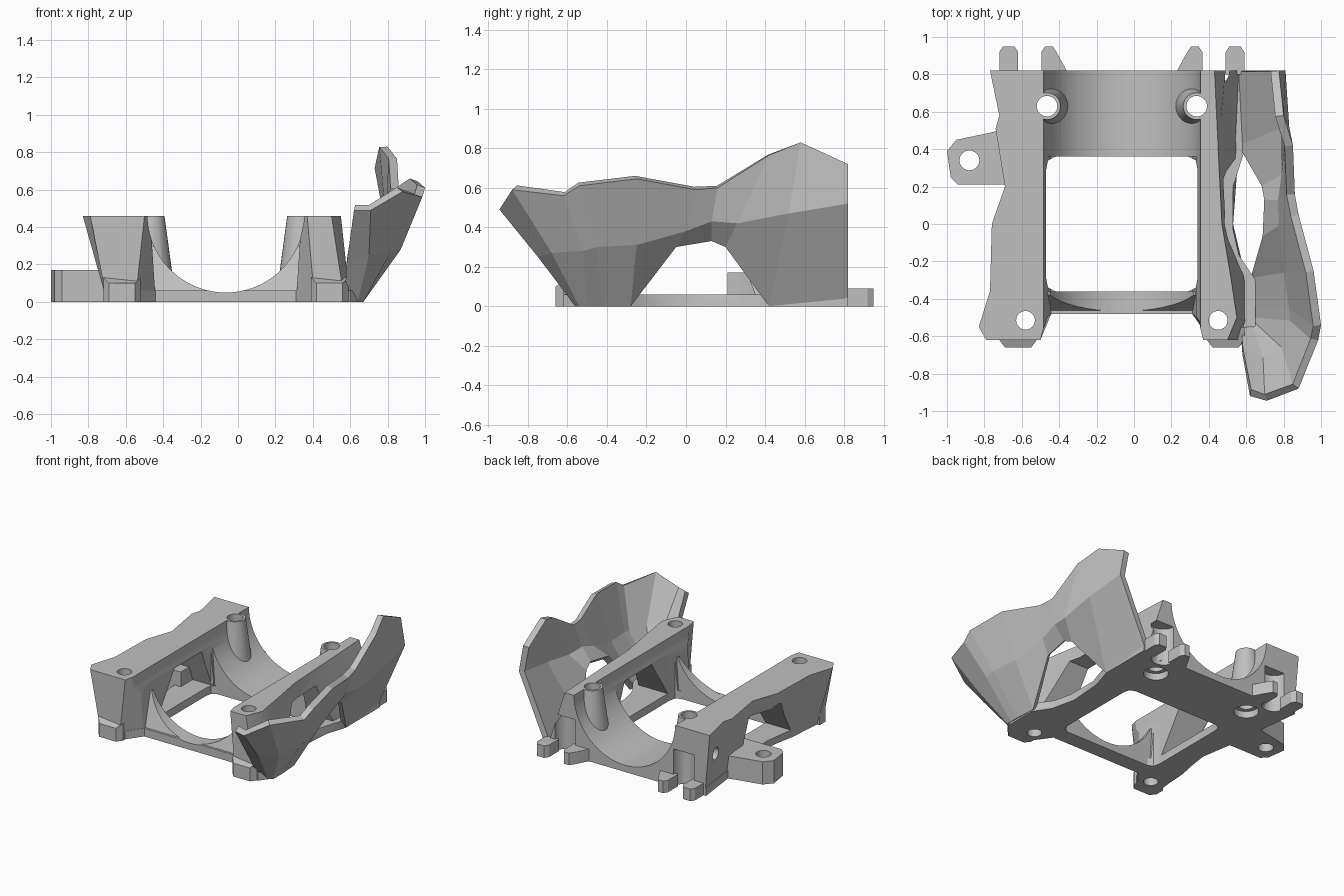
import bpy
import bmesh
from math import cos, sin, pi
from mathutils import Vector

default_cube = bpy.data.objects.get("Cube")
if default_cube:
    bpy.data.objects.remove(default_cube, do_unlink=True)

# One grey plastic for everything
plastic = bpy.data.materials.new("grey plastic")
plastic.use_nodes = True
grey = (0.53, 0.53, 0.53, 1)
plastic.diffuse_color = grey
plastic.node_tree.nodes["Principled BSDF"].inputs["Base Color"].default_value = grey

CENTRE = -0.065   # symmetry line of the frame
TOP = 0.46        # height of the rails
BACK = 0.82       # rear face of the frame


def make_object(name, bm, recalc=True):
    if recalc:
        bmesh.ops.recalc_face_normals(bm, faces=bm.faces[:])
    mesh = bpy.data.meshes.new(name)
    bm.to_mesh(mesh)
    bm.free()
    mesh.materials.append(plastic)
    obj = bpy.data.objects.new(name, mesh)
    bpy.context.collection.objects.link(obj)
    return obj


def loft(name, lower, upper):
    """Solid between two outlines with equal point counts."""
    bm = bmesh.new()
    a = [bm.verts.new(p) for p in lower]
    b = [bm.verts.new(p) for p in upper]
    bm.faces.new(a)
    bm.faces.new(b)
    for i in range(len(a)):
        j = (i + 1) % len(a)
        bm.faces.new((a[i], a[j], b[j], b[i]))
    return make_object(name, bm)


def prism(name, outline, low, high):
    return loft(name, [(x, y, low) for x, y in outline],
                [(x, y, high) for x, y in outline])


def side_prism(name, profile, left, right):
    return loft(name, [(left, y, z) for y, z in profile],
                [(right, y, z) for y, z in profile])


def box(name, x0, x1, y0, y1, z0, z1):
    return prism(name, [(x0, y0), (x1, y0), (x1, y1), (x0, y1)], z0, z1)


def rod(name, start, end, r0, r1=None, sides=32):
    """Cylinder or cone between two points."""
    r1 = r0 if r1 is None else r1
    start, end = Vector(start), Vector(end)
    turn = (end - start).to_track_quat('Z', 'Y')
    ring = [Vector((cos(2 * pi * i / sides), sin(2 * pi * i / sides), 0))
            for i in range(sides)]
    return loft(name, [start + turn @ (v * r0) for v in ring],
                [end + turn @ (v * r1) for v in ring])


def apply_modifier(obj, mod):
    bpy.context.view_layer.objects.active = obj
    bpy.ops.object.modifier_apply(modifier=mod.name)


def combine(obj, operation, parts):
    for part in parts:
        part.hide_render = True
        mod = obj.modifiers.new("combine", 'BOOLEAN')
        mod.operation = operation
        mod.solver = 'EXACT'
        mod.object = part
        apply_modifier(obj, mod)
        bpy.data.objects.remove(part, do_unlink=True)


def mirrored(offset):
    return [(CENTRE + side * offset, side) for side in (-1, 1)]


# Floor plate
frame = prism("frame", [
    (-.7, -.62), (-.54, -.62), (-.44, -.48), (.31, -.48), (.41, -.62), (.6, -.62),
    (.65, -.55), (.65, -.3), (.53, -.12), (.53, .2), (.6, .42), (.6, BACK),
    (-.74, BACK), (-.7, .5), (-.67, .2), (-.63, -.05), (-.68, -.3)], 0, 0.06)


def rail(name, lower, upper):
    return loft(name, [(x, y, 0) for x, y in lower], [(x, y, TOP) for x, y in upper])


# Side rails, narrow at one end and wide at the other
right_rail = rail(
    "right_rail",
    [(-.7, -.62), (-.55, -.62), (-.44, -.48), (-.44, BACK), (-.73, BACK), (-.7, .58),
     (-.69, .51), (-.66, .2), (-.63, 0), (-.68, -.36), (-.7, -.55)],
    [(-.79, -.62), (-.5, -.62), (-.47, -.5), (-.47, BACK), (-.77, BACK), (-.72, .58),
     (-.74, .51), (-.69, .2), (-.76, 0), (-.77, -.36), (-.83, -.55)])
left_rail = rail(
    "left_rail",
    [(.41, -.62), (.57, -.62), (.6, -.52), (.6, -.3), (.53, 0), (.56, .4),
     (.58, BACK), (.31, BACK), (.31, -.48)],
    [(.37, -.62), (.5, -.62), (.55, -.5), (.52, -.3), (.47, 0), (.45, .4),
     (.43, BACK), (.34, BACK), (.34, -.5)])

# Rear saddle and sloping front crossbar
saddle = box("saddle", -.5, .37, .36, BACK, 0, TOP)
crossbar = side_prism("crossbar", [(-.48, 0), (-.36, 0), (-.36, .3), (-.38, .3),
                                   (-.47, .04)], -.5, .37)
combine(frame, 'UNION', [right_rail, left_rail, saddle, crossbar])

# Round bore, floor window and tunnel under both rails
bore = rod("bore", (CENTRE, -1, .47), (CENTRE, 1, .47), .42, sides=72)
window = prism("window", [
    (-.42, -.36), (.29, -.36), (.33, -.34), (.34, -.29), (.34, .29), (.33, .34),
    (.29, .36), (-.42, .36), (-.46, .34), (-.47, .29), (-.47, -.29), (-.46, -.34)], -1, 1)
tunnel = side_prism("tunnel", [(-.27, .06), (.35, .06), (.24, .35), (-.08, .35)], -1, 1)
combine(frame, 'DIFFERENCE', [bore, window, tunnel])

# Rounded recesses in the rear face
for x, side in mirrored(.49):
    combine(frame, 'DIFFERENCE', [rod("recess", (x, BACK, -.1), (x, BACK, .28), .085)])
combine(frame, 'DIFFERENCE', [rod("side_hole", (-1, .7, .27), (-.6, .7, .27), .045)])

# Feet, screw bosses and rear prongs
for x, side in mirrored(.555):
    foot = loft("foot",
                [(x - .1, -.55, 0), (x - .1, -.62, 0), (x - .07, -.66, 0),
                 (x + .07, -.66, 0), (x + .1, -.62, 0), (x + .1, -.55, 0)],
                [(x - .1, -.55, .13), (x - .1, -.62, .13), (x - .07, -.66, .1),
                 (x + .07, -.66, .1), (x + .1, -.62, .13), (x + .1, -.55, .13)])
    combine(frame, 'UNION', [foot])
for x, side in mirrored(.4):
    combine(frame, 'UNION', [rod("boss", (x, .63, .03), (x, .63, TOP), .13, .072)])
for inner, outer, flare in ((.35, .43, .055), (.555, .655, 0)):
    for _, side in mirrored(0):
        outline = [(inner - flare, .8), (inner - flare, BACK), (inner, .92),
                   (inner + .02, .95), (outer - .02, .95), (outer, .92), (outer, .8)]
        prong = prism("prong", [(CENTRE + side * u, y) for u, y in outline], 0, .09)
        combine(frame, 'UNION', [prong])

# Screw holes, with wider seats underneath the bosses
holes = []
for x, side in mirrored(.515):
    holes.append(rod("post_hole", (x, -.515, -1), (x, -.515, 1), .05))
for x, side in mirrored(.4):
    holes.append(rod("boss_hole", (x, .63, -1), (x, .63, 1), .055))
    holes.append(rod("screw_seat", (x, .63, -1), (x, .63, .05), .085))
combine(frame, 'DIFFERENCE', holes)

# Side mounting tab, kept as its own solid
tab = prism("side_tab", [(-.62, .21), (-.62, .36), (-.69, .51), (-.76, .49), (-.95, .45),
                         (-1, .39), (-.98, .25), (-.94, .21)], 0, .17)
combine(tab, 'DIFFERENCE', [rod("tab_hole", (-.88, .34, -1), (-.88, .34, 1), .053)])

bpy.ops.object.select_all(action='DESELECT')
for part in (frame, tab):
    part.select_set(True)
bpy.context.view_layer.objects.active = frame
bpy.ops.object.shade_smooth_by_angle(angle=pi / 7)

# Faceted side shell: columns from front to back, each top, middle, bottom
columns = [
    ((.62, -.92, .49), (.58, -.7, .2), (.57, -.57, 0)),
    ((.71, -.945, .49), (.7, -.75, .25), (.64, -.56, 0)),
    ((.88, -.88, .59), (.82, -.68, .27), (.67, -.54, 0)),
    ((.985, -.62, .56), (.87, -.52, .28), (.67, -.5, 0)),
    ((1, -.54, .61), (.87, -.45, .3), (.67, -.43, 0)),
    ((.96, -.25, .645), (.84, -.25, .31), (.66, -.28, 0)),
    ((.88, .05, .59), (.81, 0, .38), (.72, -.05, .3)),
    ((.86, .16, .6), (.81, .13, .43), (.73, .13, .33)),
    ((.85, .42, .765), (.83, .26, .42), (.72, .2, .3)),
    ((.8, .58, .83), (.83, .52, .47), (.6, .42, 0)),
    ((.775, BACK, .72), (.81, BACK, .52), (.58, BACK, 0)),
]
bm = bmesh.new()
grid = [[bm.verts.new(p) for p in column] for column in columns]
for near, far in zip(grid, grid[1:]):
    for row in range(2):
        bm.faces.new((near[row], near[row + 1], far[row + 1], far[row]))
shell = make_object("side_shell", bm, recalc=False)
thickness = shell.modifiers.new("thickness", 'SOLIDIFY')
thickness.thickness = 0.045
thickness.offset = -1
apply_modifier(shell, thickness)

# Keep the shell's inner wall above the ground
for vert in shell.data.vertices:
    vert.co.z = max(vert.co.z, 0)
